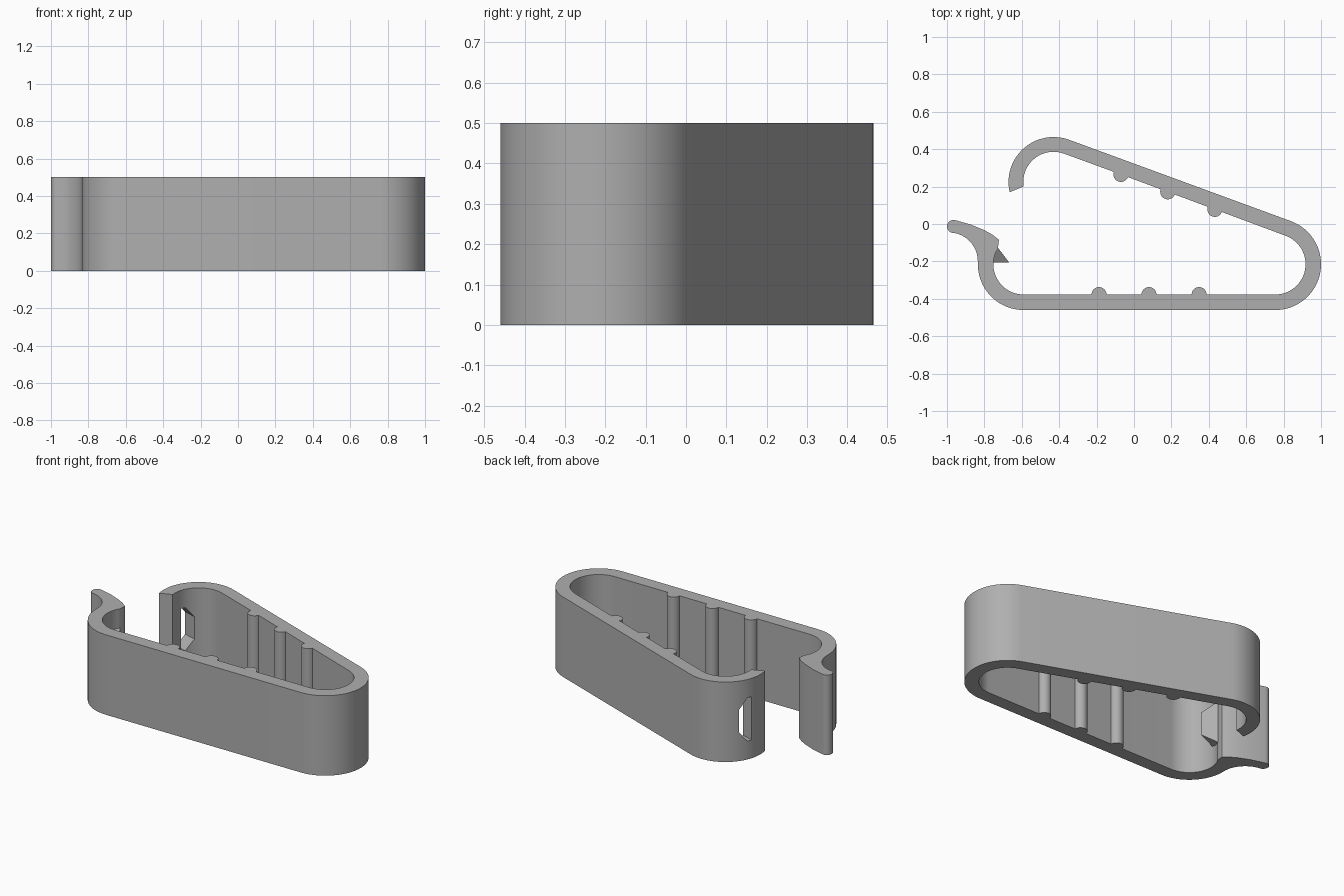
import bpy, bmesh
from math import radians, sin, cos
from mathutils import Vector

if "Cube" in bpy.data.objects:
    bpy.data.objects.remove(bpy.data.objects["Cube"])

H = 0.5                      # clip height
WALL = 0.083                 # strip thickness
R = 0.245                    # outer bend radius
SLOPE = 69.6                 # direction of the sloping arm's normal
LEFT, RIGHT, TOP = (-0.59, -0.215), (0.755, -0.215), (-0.43, 0.224)

grey = bpy.data.materials.new("grey_plastic")
grey.diffuse_color = (0.43, 0.43, 0.43, 1)
grey.use_nodes = True
grey.node_tree.nodes["Principled BSDF"].inputs["Base Color"].default_value = grey.diffuse_color


def arc(c, r, a0, a1, n):
    return [(c[0] + r * cos(radians(a0 + (a1 - a0) * i / n)),
             c[1] + r * sin(radians(a0 + (a1 - a0) * i / n))) for i in range(n + 1)]


def finish(name, bm):
    bmesh.ops.recalc_face_normals(bm, faces=bm.faces)
    me = bpy.data.meshes.new(name)
    bm.to_mesh(me)
    bm.free()
    me.materials.append(grey)
    ob = bpy.data.objects.new(name, me)
    bpy.context.collection.objects.link(ob)
    return ob


def prism(name, bottom, offset):
    """Extrude a flat polygon by a vector."""
    bm = bmesh.new()
    face = bm.faces.new([bm.verts.new(p) for p in bottom])
    ext = bmesh.ops.extrude_face_region(bm, geom=[face])
    verts = [v for v in ext["geom"] if isinstance(v, bmesh.types.BMVert)]
    bmesh.ops.translate(bm, verts=verts, vec=offset)
    return finish(name, bm)


# Outer side: front-left bend, right bend, back-left hook
pts = arc(LEFT, R, 180, 270, 20)
pts += arc(RIGHT, R, -90, SLOPE, 36)
pts += arc(TOP, 0.241, SLOPE, 193, 28)
# Inner side of the sloping arm with its grip ribs
pts += [(-0.592, 0.20)]
pts += arc(TOP, 0.162, 180, SLOPE, 24)
n = Vector((cos(radians(SLOPE)), sin(radians(SLOPE))))
t = Vector((n.y, -n.x))
start = Vector(RIGHT) + n * (R - WALL)
for x in (-0.07, 0.18, 0.432):
    pts += arc(start + t * ((x - start.x) / t.x), 0.04, 90 + SLOPE, 270 + SLOPE, 12)
# Inner side of the right bend and the straight arm with its ribs
pts += arc(RIGHT, R - WALL, SLOPE, -90, 36)
for x in (0.348, 0.08, -0.187):
    pts += arc((x, LEFT[1] - R + WALL), 0.04, 0, 180, 12)
pts += arc(LEFT, R - WALL, 270, 148, 26)
# Finger tab curling outwards
pts += [(-0.722, -0.085), (-0.757, -0.057), (-0.80, -0.033), (-0.87, -0.004)]
pts += arc((-0.965, -0.013), 0.035, 70, 255, 12)
pts += arc((-0.99, -0.2), 0.155, 80, 5, 14)
body = prism("clip_body", [(x, y, 0) for x, y in pts], (0, 0, H))

# Slot through the hook, narrowing towards the back
d = Vector((cos(radians(163)), sin(radians(163)), 0))
p = Vector((d.y, -d.x, 0))
base = Vector((*TOP, H / 2)) + d * 0.05
profile = [(0, -0.135), (0.03, -0.135), (0.081, -0.07),
           (0.081, 0.07), (0.03, 0.135), (0, 0.135)]
cutter = prism("slot_cutter", [base + p * a + Vector((0, 0, z)) for a, z in profile], d * 0.3)
mod = body.modifiers.new("slot", 'BOOLEAN')
mod.operation = 'DIFFERENCE'
mod.solver = 'EXACT'
mod.object = cutter
bpy.context.view_layer.objects.active = body
body.select_set(True)
bpy.ops.object.modifier_apply(modifier=mod.name)
bpy.data.objects.remove(cutter)
bpy.ops.object.shade_smooth_by_angle(angle=radians(30))

# Wedge catch that snaps into the slot, tapering to its tip
bm = bmesh.new()
low, high = [[bm.verts.new((x, y, H / 2 + s * h)) for x, y, h in
              ((-0.775, -0.205, 0.13), (-0.668, -0.205, 0.072), (-0.725, -0.13, 0.13), (-0.745, -0.115, 0.13))]
             for s in (-1, 1)]
for loop in (low, high):
    bm.faces.new((loop[0], loop[1], loop[2]))
    bm.faces.new((loop[0], loop[2], loop[3]))
for i in range(4):
    j = (i + 1) % 4
    bm.faces.new((low[i], low[j], high[j], high[i]))
finish("catch", bm)
